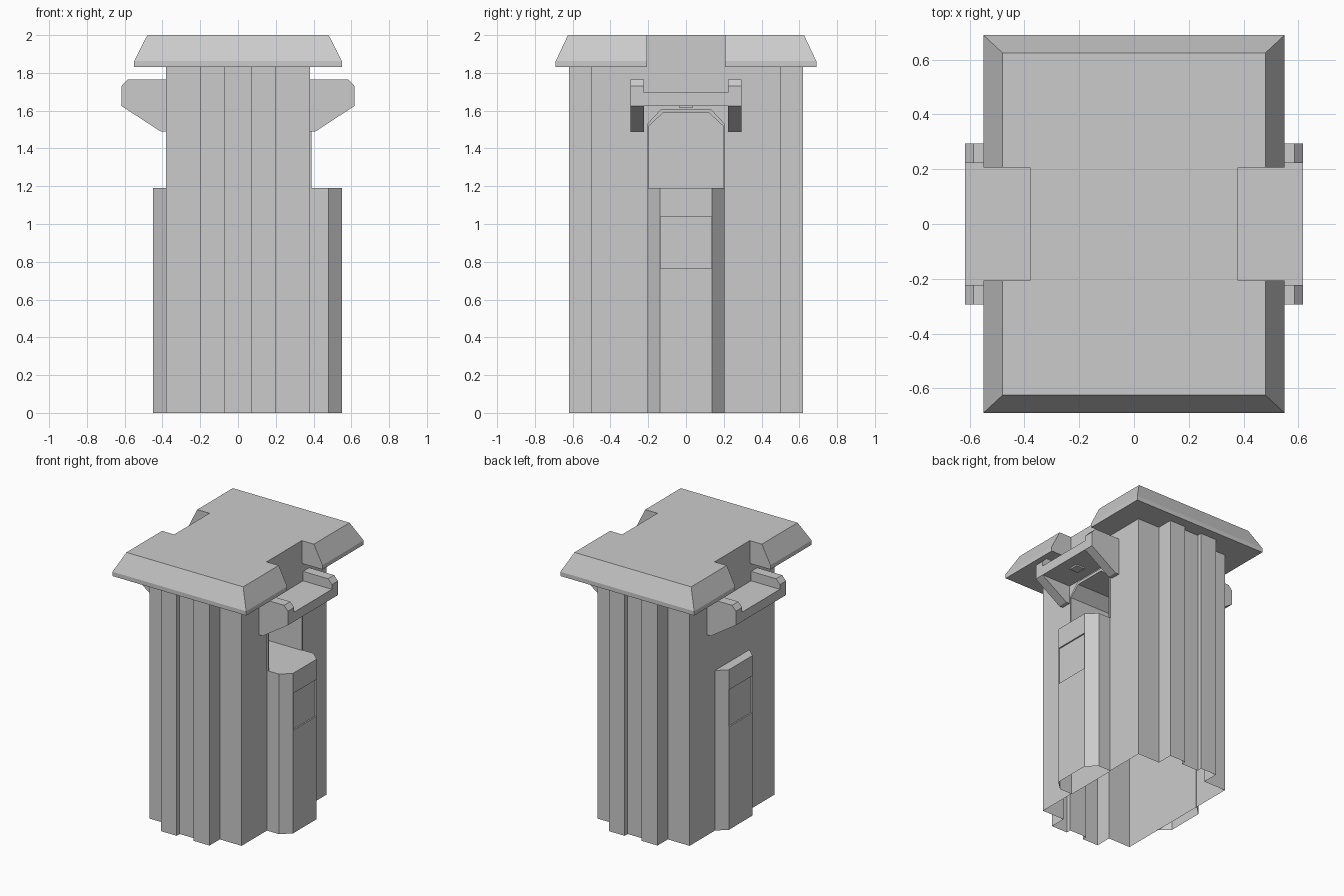
import bpy, bmesh
from mathutils import Vector

if "Cube" in bpy.data.objects:
    bpy.data.objects.remove(bpy.data.objects["Cube"])


def make(name, bm):
    bmesh.ops.recalc_face_normals(bm, faces=bm.faces)
    me = bpy.data.meshes.new(name)
    bm.to_mesh(me)
    bm.free()
    ob = bpy.data.objects.new(name, me)
    bpy.context.collection.objects.link(ob)
    return ob


def prism(name, pts, axis, lo, hi):
    """Extrude a 2D outline along an axis (the two coordinates keep xyz order)."""
    def place(p, d):
        c = list(p)
        c.insert('xyz'.index(axis), d)
        return c
    bm = bmesh.new()
    lo, hi = min(lo, hi), max(lo, hi)
    f = bm.faces.new([bm.verts.new(place(p, lo)) for p in pts])
    ext = bmesh.ops.extrude_face_region(bm, geom=[f])
    move = Vector(place((0, 0), hi - lo))
    bmesh.ops.translate(bm, vec=move, verts=[v for v in ext['geom'] if isinstance(v, bmesh.types.BMVert)])
    if f.is_valid is False or len(bm.faces) < len(pts) + 2:
        bmesh.ops.holes_fill(bm, edges=bm.edges)
    return make(name, bm)


def box(name, x0, x1, y0, y1, z0, z1):
    return prism(name, [(x0, y0), (x1, y0), (x1, y1), (x0, y1)], 'z', z0, z1)


def cut(ob, cutters):
    for c in cutters:
        m = ob.modifiers.new('cut', 'BOOLEAN')
        m.operation, m.solver, m.object = 'DIFFERENCE', 'EXACT', c
    bpy.context.view_layer.update()
    dg = bpy.context.evaluated_depsgraph_get()
    me = bpy.data.meshes.new_from_object(ob.evaluated_get(dg))
    ob.modifiers.clear()
    ob.data = me
    for c in cutters:
        bpy.data.objects.remove(c)


def open_at(ob, *levels):
    """Remove the flat caps lying at the given heights."""
    bm = bmesh.new()
    bm.from_mesh(ob.data)
    caps = [f for f in bm.faces if any(all(abs(v.co.z - z) < 1e-4 for v in f.verts) for z in levels)]
    bmesh.ops.delete(bm, geom=caps, context='FACES')
    bm.to_mesh(ob.data)
    bm.free()


# Main body: stepped front and back walls, open at the bottom
half = [(.38, .5), (.2, .5), (.2, .62), (.07, .62), (.07, .585)]
back = half + [(-x, y) for x, y in reversed(half)]
body = prism('main_body', back + [(-x, -y) for x, y in back], 'z', 0, 1.83)

# Arched niche in the right wall
arch = [(-.195, 1.19), (-.195, 1.52), (-.12, 1.59), (.12, 1.59), (.195, 1.52), (.195, 1.19)]
outer = [(-.205, 1.19), (-.205, 1.53), (-.13, 1.61), (.13, 1.61), (.205, 1.53), (.205, 1.19)]
cut(body, [prism('niche_cutter', arch, 'x', .06, .45)])
open_at(body, 0, 1.83)
prism('niche_frame', outer + arch[::-1], 'x', .375, .39)

# Roof: short rim plus sloped sides, notched over each shelf
bm = bmesh.new()
rings = []
for x, y, z in [(.55, .69, 1.83), (.55, .69, 1.862), (.48, .625, 2)]:
    rings.append([bm.verts.new((sx * x, sy * y, z)) for sx, sy in ((-1, -1), (1, -1), (1, 1), (-1, 1))])
for a, b in zip(rings, rings[1:]):
    for i in range(4):
        j = (i + 1) % 4
        bm.faces.new((a[i], a[j], b[j], b[i]))
bm.faces.new(rings[0])
bm.faces.new(rings[2])
roof = make('roof', bm)
cut(roof, [box('notch_cutter', min(s * .38, s * .7), max(s * .38, s * .7), -.207, .207, 1.7, 2.1) for s in (-1, 1)])

# Side parts
bracket = [(.375, 1.49), (.41, 1.49), (.617, 1.625), (.617, 1.73), (.585, 1.765), (.375, 1.765)]
for s, side, face in ((1, 'right', .55), (-1, 'left', .45)):
    # Bracket pair, shelf and the lamp under it
    for t, end in ((-1, 'front'), (1, 'back')):
        prism(f'{side}_{end}_bracket', [(s * x, z) for x, z in bracket], 'y', t * .222, t * .294)
    box(f'{side}_shelf', s * .375, s * .617, -.222, .222, 1.625, 1.695)
    box(f'{side}_lamp', s * .465, s * .535, -.035, .035, 1.614, 1.626)
    # Chamfered pedestal with an inset panel
    p = [(.375, -.203), (face - .07, -.203), (face, -.138), (face, .138), (face - .07, .203), (.375, .203)]
    ped = prism(f'{side}_pedestal', [(s * x, y) for x, y in p], 'z', 0, 1.19)
    cut(ped, [box('panel_cutter', s * (face - .01), s * (face + .1), -.136, .136, .765, 1.04)])
    open_at(ped, 0)
